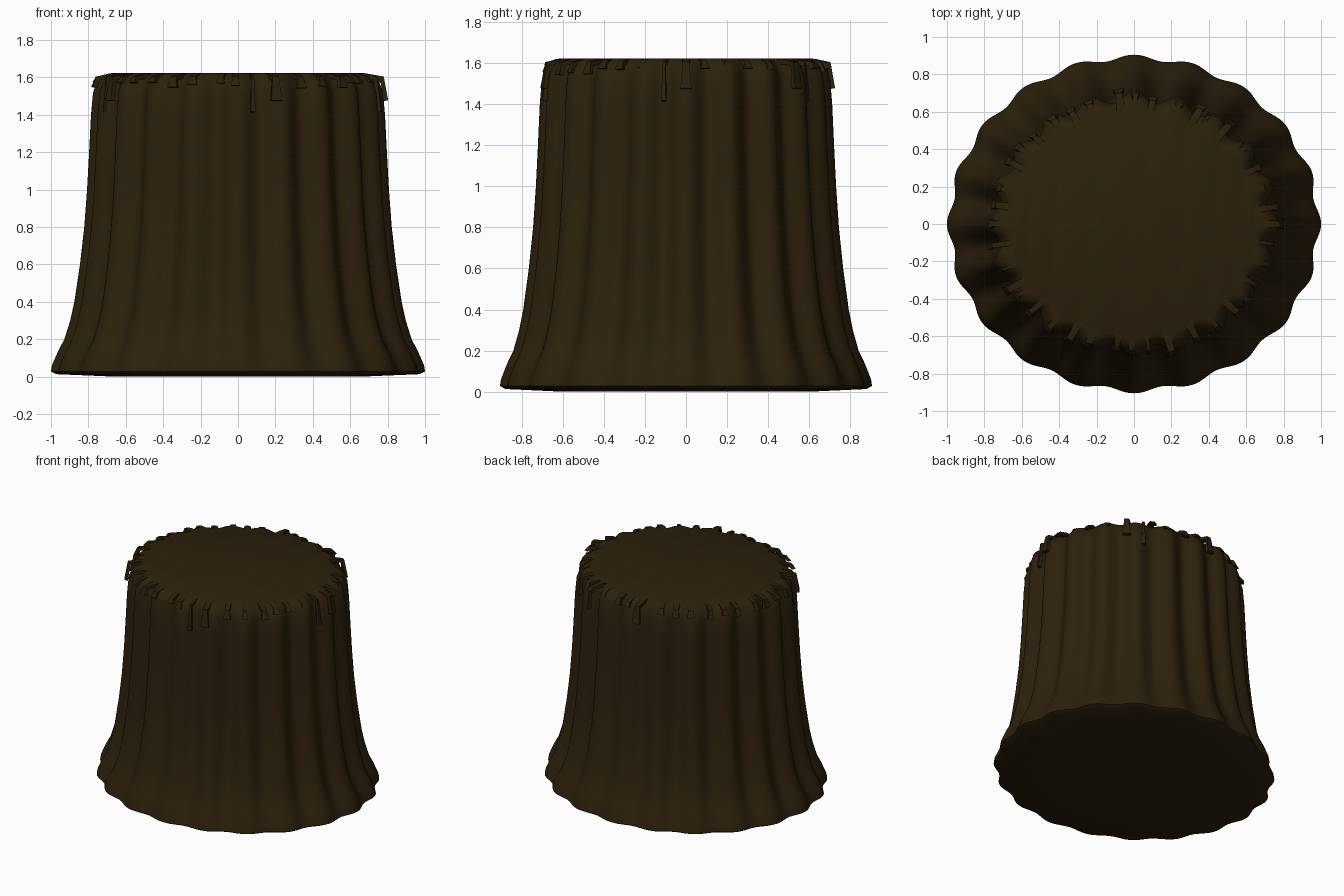
import bpy, bmesh, math, random
from math import sin, cos, radians, pi

random.seed(7)
old = bpy.data.objects.get("Cube")
if old:
    bpy.data.objects.remove(old, do_unlink=True)

DEPTH = 0.905      # the stump is a little narrower from front to back
LOBES = 20
SEGMENTS = 320

bark = bpy.data.materials.new("dark brown bark")
bark.use_nodes = True
colour = (0.025, 0.0145, 0.0035, 1)
bark.diffuse_color = colour
bsdf = next(n for n in bark.node_tree.nodes if n.type == 'BSDF_PRINCIPLED')
bsdf.inputs["Base Color"].default_value = colour
bsdf.inputs["Roughness"].default_value = 0.9


def finish(bm, name, angle):
    bmesh.ops.recalc_face_normals(bm, faces=bm.faces)
    mesh = bpy.data.meshes.new(name)
    bm.to_mesh(mesh)
    bm.free()
    mesh.materials.append(bark)
    obj = bpy.data.objects.new(name, mesh)
    bpy.context.collection.objects.link(obj)
    bpy.ops.object.select_all(action='DESELECT')
    obj.select_set(True)
    bpy.context.view_layer.objects.active = obj
    bpy.ops.object.shade_smooth_by_angle(angle=radians(angle))


def bridge(bm, a, b):
    n = len(a)
    for i in range(n):
        j = (i + 1) % n
        bm.faces.new((a[i], a[j], b[j], b[i]))


# Trunk: fluted oval rings as (radius, height, flute depth)
profile = [
    (0.66, 0.0, 0.0), (0.97, 0.013, 0.025), (1.0, 0.028, 0.03),
    (0.995, 0.06, 0.035), (0.96, 0.14, 0.045), (0.928, 0.2, 0.05),
    (0.897, 0.3, 0.055), (0.875, 0.4, 0.058), (0.845, 0.6, 0.06),
    (0.822, 0.8, 0.06), (0.807, 1.0, 0.06), (0.796, 1.2, 0.06),
    (0.786, 1.4, 0.06), (0.775, 1.52, 0.055), (0.757, 1.57, 0.05),
    (0.72, 1.608, 0.04), (0.68, 1.622, 0.03),
]
bm = bmesh.new()
rings = []
for radius, z, flute in profile:
    ring = []
    for i in range(SEGMENTS):
        a = 2 * pi * i / SEGMENTS
        # broad rounded ridges with narrower valleys between them
        wave = abs(sin(a * LOBES / 2)) ** 2.2
        r = radius - flute * wave
        ring.append(bm.verts.new((r * cos(a), r * sin(a) * DEPTH, z)))
    rings.append(ring)
for lower, upper in zip(rings, rings[1:]):
    bridge(bm, lower, upper)
bm.faces.new(rings[0])
bm.faces.new(rings[-1])
finish(bm, "stump_trunk", 50)


# Bark splinters: small flaps folded over the cut edge
def add_flap(bm, angle, reach, drop, width):
    a = radians(angle)
    out = (cos(a), sin(a))
    side = (-sin(a), cos(a))
    thick = 0.026
    # path over the edge: radius, height, half width, tilt
    path = [
        (0.62, 1.607, width * 0.55, 0.0),
        (0.69, 1.607, width * 0.45, 0.2),
        (reach - 0.02, 1.595, width * 0.35, 0.8),
        (reach, 1.585 - drop, width * 0.6, 1.4),
    ]
    loops = []
    for r, z, w, tilt in path:
        dr, dz = sin(tilt) * thick / 2, cos(tilt) * thick / 2
        loop = []
        for s, t in ((-1, -1), (1, -1), (1, 1), (-1, 1)):
            rr = r + t * dr
            loop.append(bm.verts.new((
                rr * out[0] + s * w * side[0],
                (rr * out[1] + s * w * side[1]) * DEPTH,
                z + t * dz)))
        loops.append(loop)
    for p, q in zip(loops, loops[1:]):
        bridge(bm, p, q)
    bm.faces.new(loops[0])
    bm.faces.new(loops[-1])


wide_angles = (0, 49, 96, 210, 285)
thin_angles = (58, 201, 276, 351)
bm = bmesh.new()
for angle in wide_angles:
    add_flap(bm, angle, 0.79, 0.11, 0.05)
for angle in thin_angles:
    add_flap(bm, angle, 0.765, 0.17, 0.022)
for step in range(40):
    angle = step * 9 + random.uniform(-2, 2)
    if all(abs(angle - used) > 4 for used in wide_angles + thin_angles):
        add_flap(bm, angle, random.uniform(0.74, 0.78),
                 random.uniform(0.01, 0.045), random.uniform(0.035, 0.05))
finish(bm, "bark_splinters", 40)
